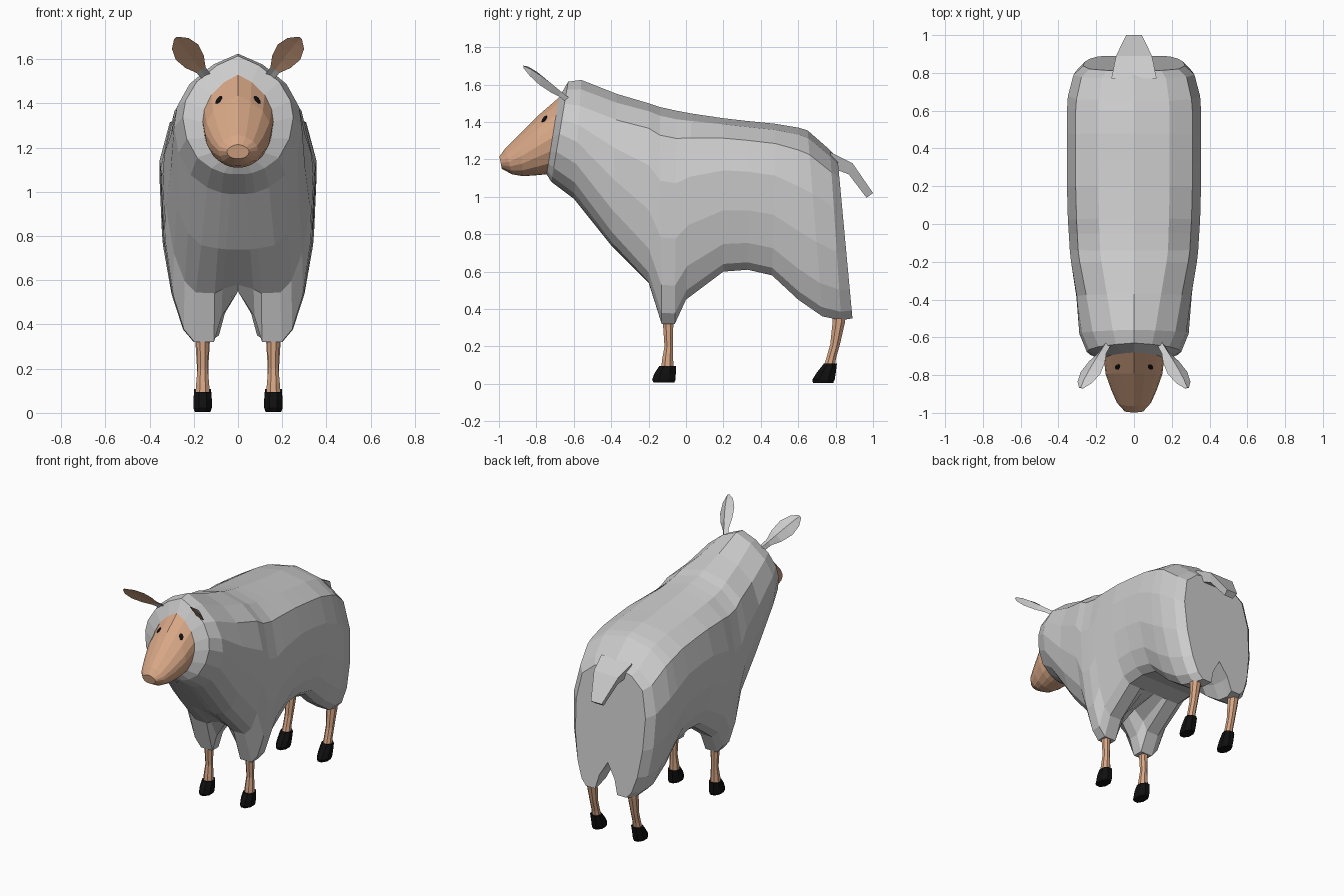
import bpy, bmesh, math
from mathutils import Vector
from mathutils.bvhtree import BVHTree

cube = bpy.data.objects.get("Cube")
if cube:
    bpy.data.objects.remove(cube, do_unlink=True)


def material(name, rgb):
    m = bpy.data.materials.new(name)
    m.use_nodes = True
    m.diffuse_color = (*rgb, 1)
    m.node_tree.nodes["Principled BSDF"].inputs["Base Color"].default_value = (*rgb, 1)
    return m


WOOL = material("wool_grey", (0.6, 0.6, 0.6))
SKIN = material("skin_tan", (0.69, 0.39, 0.24))
BLACK = material("hoof_black", (0.005, 0.005, 0.005))


def loft(name, rings, mats, start=True, end=True, rule=None):
    """Skin closed rings of points; rule(segment, side) gives a material index."""
    bm = bmesh.new()
    rows = [[bm.verts.new(p) for p in ring] for ring in rings]
    n = len(rows[0])
    for i in range(len(rows) - 1):
        for k in range(n):
            j = (k + 1) % n
            f = bm.faces.new((rows[i][k], rows[i][j], rows[i + 1][j], rows[i + 1][k]))
            f.material_index = rule(i, k) if rule else 0
    if start:
        bm.faces.new(rows[0])
    if end:
        bm.faces.new(rows[-1])
    bmesh.ops.recalc_face_normals(bm, faces=bm.faces)
    mesh = bpy.data.meshes.new(name)
    bm.to_mesh(mesh)
    bm.free()
    for m in mats:
        mesh.materials.append(m)
    obj = bpy.data.objects.new(name, mesh)
    bpy.context.collection.objects.link(obj)
    return obj


# Half cross-sections as (width share, share of the way from top to bottom)
ROUND = [(0, 0), (.38, .08), (.75, .22), (.95, .38), (1, .52), (.93, .7),
         (.74, .86), (.48, .95), (.26, .99), (.12, 1), (0, 1)]
TRUNK = [(0, 0), (.53, .04), (.87, .13), (1, .34), (.97, .6), (.86, .82),
         (.72, .95), (.58, 1), (.32, 1), (.22, 1), (0, 1)]


def section(top, bottom, w, roundness, crotch=None):
    """Symmetric ring between a top and a bottom point (y, z)."""
    half = []
    for i, (a, b) in enumerate(zip(ROUND, TRUNK)):
        x = w * (a[0] * roundness + b[0] * (1 - roundness))
        h = a[1] * roundness + b[1] * (1 - roundness)
        if crotch and i >= 9:
            gap = (top[1] - crotch) / (top[1] - bottom[1])
            h = gap if i == 10 else 0.5 * (1 + gap)
        half.append((x, top[0] + h * (bottom[0] - top[0]), top[1] + h * (bottom[1] - top[1])))
    return half + [(-x, y, z) for x, y, z in half[-2:0:-1]]


# Woolly body, from the face opening to the rump
body = [
    ((-.68, 1.53), (-.745, 1.12), .16, 1),
    ((-.63, 1.615), (-.72, 1.08), .25, 1),
    ((-.56, 1.625), (-.6, .99), .29, .95),
    ((-.37, 1.55), (-.4, .74), .31, .45),
    ((-.2, 1.5), (-.2, .54), .335, .1, .58),
    ((-.14, 1.48), (-.13, .32), .34, 0, .55),
    ((-.05, 1.46), (-.06, .32), .345, 0, .55),
    ((.03, 1.445), (0, .45), .35, 0, .57),
    ((.2, 1.42), (.2, .6), .355, 0),
    ((.33, 1.405), (.33, .61), .355, 0),
    ((.48, 1.39), (.46, .58), .355, 0),
    ((.6, 1.37), (.6, .45), .355, 0, .59),
    ((.65, 1.355), (.73, .36), .35, 0, .57),
    ((.77, 1.25), (.83, .34), .32, 0, .56),
    ((.81, 1.21), (.89, .35), .27, 0, .55),
]
loft("wool_body", [section(*s) for s in body], [WOOL], start=False)

# Bare face
face = [
    body[0],
    ((-.79, 1.435), (-.8, 1.115), .15, 1),
    ((-.89, 1.335), (-.87, 1.11), .12, 1),
    ((-.965, 1.26), (-.93, 1.12), .09, 1),
    ((-.998, 1.215), (-.985, 1.15), .05, 1),
]
face_obj = loft("face", [section(*s) for s in face], [SKIN], start=False)
bm = bmesh.new()
bm.from_mesh(face_obj.data)
face_tree = BVHTree.FromBMesh(bm)
bm.free()


def oval(center, rx, ry, n=8):
    c = Vector(center)
    return [c + Vector((rx * math.cos(a), ry * math.sin(a), 0))
            for a in (math.tau * (k + .5) / n for k in range(n))]


def eye(side, sx):
    spot, normal, *_ = face_tree.find_nearest(Vector((sx * .09, -.76, 1.42)))
    if normal.y > 0:
        normal = -normal
    across = normal.cross(Vector((0, 0, 1))).normalized()
    up = across.cross(normal)
    rings = []
    for depth, size in ((-.004, 1), (.003, 1), (.006, .6)):
        rings.append([spot + normal * depth + across * (p.x * size) + up * (p.y * size)
                      for p in oval((0, 0, 0), .014, .023)])
    loft(side + "_eye", rings, [BLACK])


def ear(side, sx):
    base, axis = Vector((.135, -.63, 1.51)), Vector((.145, -.24, .185))
    inner = Vector((-.3, -.6, -.55)).normalized()
    across = axis.cross(inner).normalized()
    rings = []
    for t, w, d in ((0, .022, .02), (.22, .024, .02), (.42, .05, .022),
                    (.66, .062, .022), (.87, .045, .016), (1, .012, .006)):
        c = base + axis * t
        ring = [c + across * w, c - inner * d, c - across * w, c - inner * d * .2]
        rings.append([(p.x * sx, p.y, p.z) for p in ring])
    # Tan on the inner side of the leaf
    loft(side + "_ear", rings, [WOOL, SKIN], rule=lambda i, k: int(k >= 2 and i >= 1))


def leg(name, sx, shin, hoof):
    x = .16 * sx
    loft(name + "_leg", [oval((x, y, z), r, r) for y, z, r in shin], [SKIN])
    loft(name + "_hoof", [oval((x, y, z), rx, ry) for y, z, rx, ry in hoof], [BLACK])


FRONT_SHIN = [(-.095, .37, .034), (-.095, .3, .029), (-.092, .2, .025), (-.098, .13, .032), (-.1, .08, .036)]
REAR_SHIN = [(.82, .4, .04), (.817, .33, .036), (.797, .21, .028), (.777, .14, .028), (.765, .09, .032)]
FRONT_HOOF = [(-.098, .095, .041, .048), (-.112, .055, .045, .062),
              (-.118, .022, .045, .068), (-.118, .006, .038, .06)]
REAR_HOOF = [(.772, .108, .041, .038), (.75, .06, .045, .055),
             (.735, .022, .045, .065), (.733, .004, .038, .058)]

for side, sx in (("left", 1), ("right", -1)):
    eye(side, sx)
    ear(side, sx)
    leg("front_" + side, sx, FRONT_SHIN, FRONT_HOOF)
    leg("rear_" + side, sx, REAR_SHIN, REAR_HOOF)

# Flat drooping tail
tail = []
for top, bottom, w in (((.77, 1.24), (.79, 1.15), .12), ((.89, 1.18), (.87, 1.12), .095),
                       ((1, 1.02), (.965, .995), .042)):
    tail.append([(w, *top), (-w, *top), (-w * .8, *bottom), (w * .8, *bottom)])
loft("tail", tail, [WOOL])
